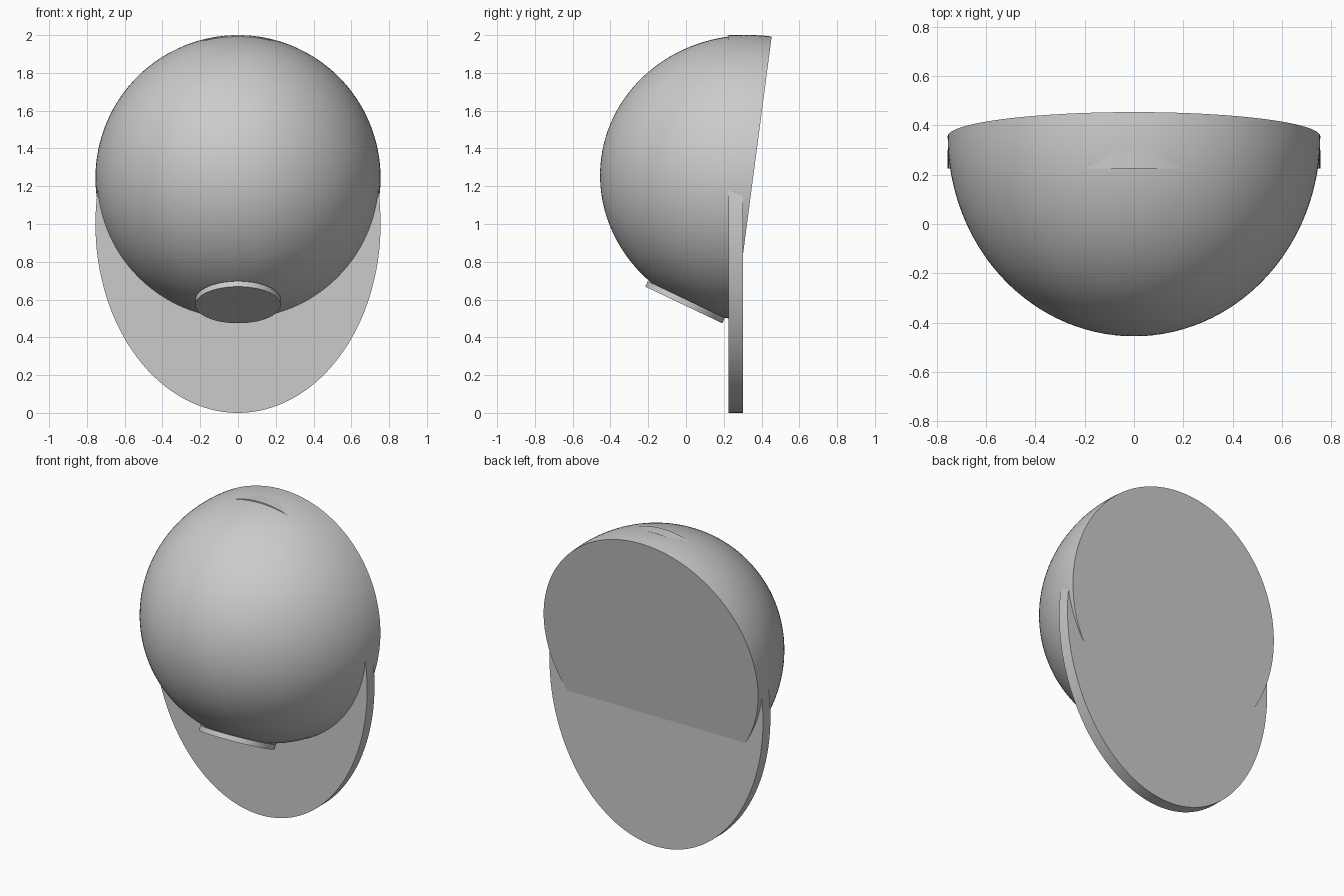
import bpy
import bmesh
from math import radians

cube = bpy.data.objects.get("Cube")
if cube:
    bpy.data.objects.remove(cube, do_unlink=True)


def finish(obj, name):
    """Name the part, bake its scale and shade it with sharp rims."""
    obj.name = obj.data.name = name
    bpy.ops.object.select_all(action="DESELECT")
    obj.select_set(True)
    bpy.context.view_layer.objects.active = obj
    bpy.ops.object.transform_apply(location=False, rotation=False, scale=True)
    bpy.ops.object.shade_smooth_by_angle(angle=radians(30))


def disc(name, location, tilt, size, thickness, sides=128):
    """Thin round or oval plate, tilted about the x axis."""
    bpy.ops.mesh.primitive_cylinder_add(
        vertices=sides, radius=1, depth=1,
        location=location, rotation=(radians(tilt), 0, 0))
    obj = bpy.context.object
    obj.scale = (*size, thickness)
    finish(obj, name)


# Dome: slightly deepened half sphere, closed by a flat back leaning rearward
bpy.ops.mesh.primitive_uv_sphere_add(
    segments=128, ring_count=64, radius=1,
    location=(0, 0.355, 1.244), rotation=(radians(82.5), 0, 0))
dome = bpy.context.object
bm = bmesh.new()
bm.from_mesh(dome.data)
bmesh.ops.bisect_plane(
    bm, geom=bm.verts[:] + bm.edges[:] + bm.faces[:], dist=1e-4,
    plane_co=(0, 0, 0), plane_no=(0, 0, 1), clear_inner=True)
rim = [e for e in bm.edges if e.is_boundary]
bmesh.ops.contextual_create(bm, geom=rim)
bmesh.ops.recalc_face_normals(bm, faces=bm.faces[:])
bm.to_mesh(dome.data)
bm.free()
dome.scale = (0.755, 0.755, 0.811)
finish(dome, "dome")

# Upright oval plate passing through the back of the dome
disc("oval_plate", (0, 0.263, 1.0), 90, (0.755, 1.0), 0.075)

# Small tilted disc under the dome
disc("lower_disc", (0, -0.005, 0.586), -25.4, (0.226, 0.226), 0.032, sides=64)
